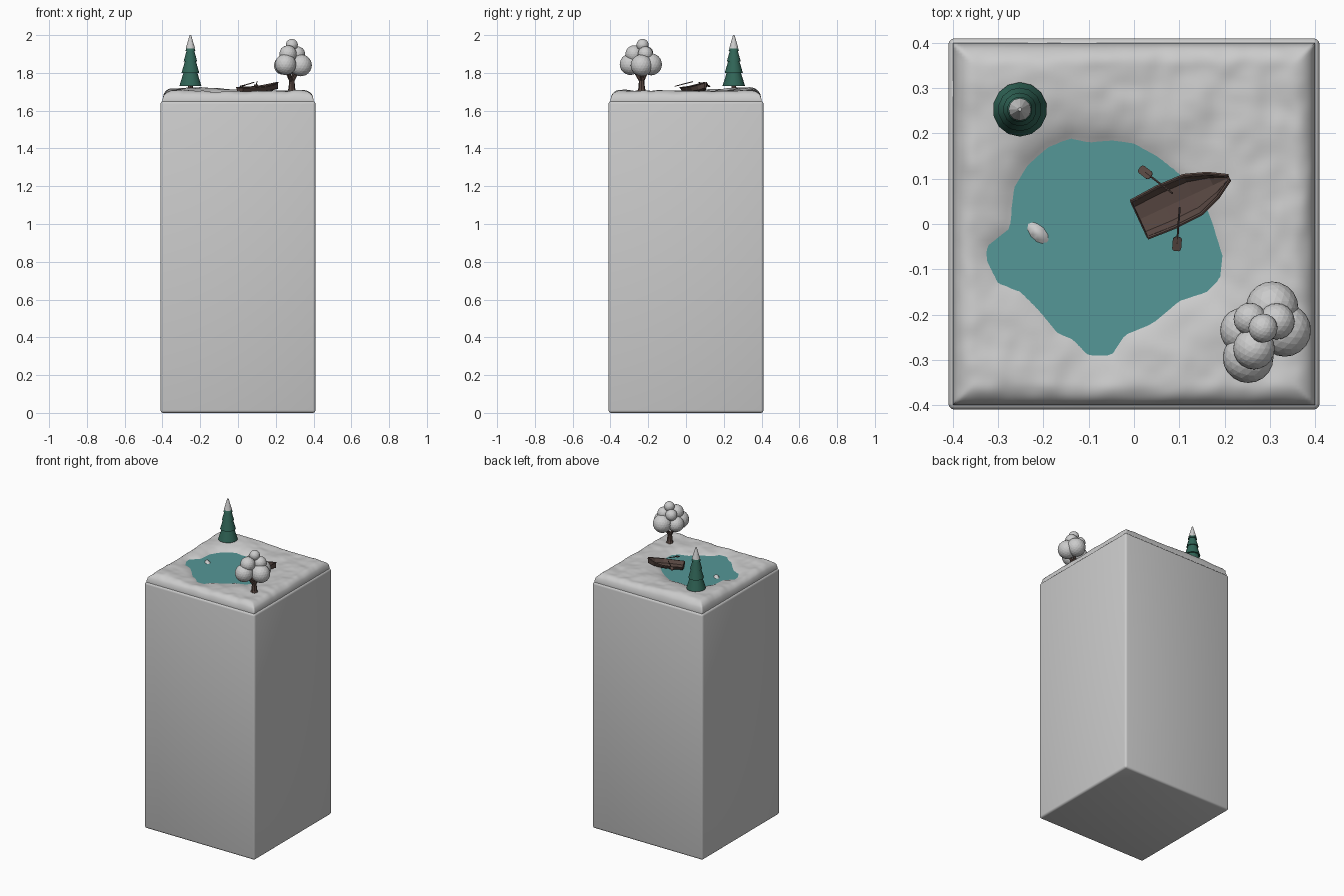
import bpy, bmesh, math
from mathutils import Vector, Matrix, noise

if "Cube" in bpy.data.objects:
    bpy.data.objects.remove(bpy.data.objects["Cube"])


def material(name, rgb):
    m = bpy.data.materials.new(name)
    m.diffuse_color = (*rgb, 1)
    m.use_nodes = True
    m.node_tree.nodes["Principled BSDF"].inputs["Base Color"].default_value = m.diffuse_color
    return m


BROWN = material("brown wood", (0.10, 0.065, 0.055))
GREEN = material("pine green", (0.03, 0.13, 0.095))
TEAL = material("pond teal", (0.09, 0.31, 0.31))


def finish(name, bm, mat=None, smooth=None):
    bmesh.ops.recalc_face_normals(bm, faces=bm.faces)
    me = bpy.data.meshes.new(name)
    bm.to_mesh(me)
    bm.free()
    ob = bpy.data.objects.new(name, me)
    bpy.context.collection.objects.link(ob)
    if mat:
        me.materials.append(mat)
    if smooth:
        bpy.ops.object.select_all(action='DESELECT')
        ob.select_set(True)
        bpy.context.view_layer.objects.active = ob
        bpy.ops.object.shade_smooth_by_angle(angle=math.radians(smooth))
    return ob


def frustum(bm, a, b, r1, r2, sides=8):
    a, b = Vector(a), Vector(b)
    d = b - a
    mat = Matrix.Translation((a + b) / 2) @ d.to_track_quat('Z', 'Y').to_matrix().to_4x4()
    bmesh.ops.create_cone(bm, cap_ends=True, segments=sides, radius1=r1, radius2=r2,
                          depth=d.length, matrix=mat)


# Pedestal
TOP = 1.65
bm = bmesh.new()
bmesh.ops.create_cube(bm, size=1, matrix=Matrix.Translation((0, 0, TOP / 2))
                      @ Matrix.Diagonal((0.82, 0.82, TOP, 1)))
bmesh.ops.bevel(bm, geom=bm.edges[:], offset=0.014, segments=3, profile=0.5, affect='EDGES')
finish("pedestal", bm, smooth=30)

# Pond outline
WATER = 1.688
SHORE = [Vector(p) for p in [
    (-.05, .185), (-.10, .18), (-.14, .19), (-.19, .17), (-.235, .13), (-.265, .08), (-.27, .04),
    (-.275, -.01), (-.325, -.05), (-.325, -.08), (-.30, -.13), (-.25, -.15), (-.21, -.19),
    (-.17, -.24), (-.135, -.255), (-.10, -.29), (-.05, -.29), (-.02, -.245), (.04, -.22),
    (.10, -.17), (.16, -.15), (.19, -.12), (.195, -.07), (.17, .01), (.15, .06), (.10, .11),
    (.05, .15), (0, .178)]]


def shore_distance(p):
    """Distance to the shore, negative over the water."""
    best, inside = 9, False
    for i, a in enumerate(SHORE):
        b = SHORE[i - 1]
        ab = b - a
        t = max(0, min(1, (p - a).dot(ab) / ab.length_squared))
        best = min(best, (p - a - ab * t).length)
        if (a.y > p.y) != (b.y > p.y) and p.x < a.x + ab.x * (p.y - a.y) / ab.y:
            inside = not inside
    return -best if inside else best


def snow_height(x, y):
    d = shore_distance(Vector((x, y)))
    if d < 0:
        u, v = x + .212, y + .02
        along, across = (u - v) * .707, (u + v) * .707
        bump = .034 * math.exp(-(along / .037) ** 2 - (across / .02) ** 2)
        return WATER + max(d * .5, -.018) + bump
    ramp = 1 - math.exp(-d / .04)
    hill = .018 * math.exp(-((x + .2) ** 2 + (y - .27) ** 2) / .05)
    lumps = .007 * noise.noise((x * 11, y * 11, 3)) + .003 * noise.noise((x * 25, y * 25, 7))
    h = WATER + ramp * (.017 + hill + lumps)
    e = min(1, (.4 - max(abs(x), abs(y))) / .05)
    return TOP + .008 + (h - TOP - .008) * math.sqrt(max(0, 1 - (1 - e) ** 2))


# Snow cover with a hollow for the pond
bm = bmesh.new()
N = 84
bmesh.ops.create_grid(bm, x_segments=N, y_segments=N, size=.4)
for v in bm.verts:
    # crowd the grid lines towards the rounded rim
    for k in (0, 1):
        s = v.co[k] / .4
        v.co[k] = .4 * (.6 * s + .4 * math.sin(s * math.pi / 2))
    v.co.z = snow_height(v.co.x, v.co.y)
rim = [e for e in bm.edges if e.is_boundary]
skirt = bmesh.ops.extrude_edge_only(bm, edges=rim)["geom"]
for v in skirt:
    if isinstance(v, bmesh.types.BMVert):
        v.co.z = TOP - .002
finish("snow", bm, smooth=60)

# Pond water
bm = bmesh.new()
bm.faces.new([bm.verts.new((-.07 + (p.x + .07) * 1.04, -.04 + (p.y + .04) * 1.04, WATER))
              for p in reversed(SHORE)])
finish("pond_water", bm, TEAL)

# Pine tree
px, py = -.252, .253
bm = bmesh.new()
frustum(bm, (px, py, 1.70), (px, py, 1.75), .014, .012)
finish("pine_trunk", bm, BROWN)
bm = bmesh.new()
for z0, z1, r0, r1 in [(1.73, 1.825, .060, .030), (1.80, 1.885, .048, .023),
                       (1.86, 1.935, .037, .016), (1.915, 1.96, .028, .010)]:
    frustum(bm, (px, py, z0), (px, py, z1), r0, r1, 14)
finish("pine_branches", bm, GREEN, 35)
bm = bmesh.new()
frustum(bm, (px, py, 1.928), (px, py, 2.0), .025, .004, 12)
finish("pine_snow_tip", bm)

# Snowy round tree
bm = bmesh.new()
base = Vector((.285, -.235, 1.695))
fork = base + Vector((0, 0, .065))
frustum(bm, base, base + Vector((0, 0, .025)), .026, .017)
frustum(bm, base + Vector((0, 0, .02)), fork, .018, .014)
BALLS = [(.305, -.185, 1.845, .058), (.333, -.235, 1.84, .058), (.24, -.235, 1.84, .050),
         (.252, -.295, 1.845, .056), (.256, -.21, 1.905, .036), (.265, -.275, 1.90, .046),
         (.315, -.215, 1.90, .040), (.285, -.23, 1.948, .032)]
for x, y, z, r in BALLS[:4]:
    frustum(bm, fork - Vector((0, 0, .008)), (x, y, z), .011, .005)
finish("round_tree_trunk", bm, BROWN, 40)
bm = bmesh.new()
for x, y, z, r in BALLS:
    bmesh.ops.create_icosphere(bm, subdivisions=3, radius=r, matrix=Matrix.Translation((x, y, z)))
finish("round_tree_crown", bm)

# Rowing boat hull: stations of length, half width, keel height, rim height
PLACE = (Matrix.Translation((.012, .010, 1.698)) @ Matrix.Rotation(math.radians(25), 4, 'Z')
         @ Matrix.Rotation(math.radians(-2), 4, 'Y'))
bm = bmesh.new()
rows = []
for x, w, lo, hi in [(0, .043, 0, .024), (.065, .047, 0, .023), (.13, .045, 0, .026),
                     (.18, .027, .003, .034), (.218, .005, .012, .043)]:
    rows.append([bm.verts.new((x, s * w, z)) for s, z in
                 [(1, hi), (.72, lo + .004), (0, lo), (-.72, lo + .004), (-1, hi)]])
for a, b in zip(rows, rows[1:]):
    for i in range(4):
        bm.faces.new((a[i], a[i + 1], b[i + 1], b[i]))
bm.faces.new(rows[0])
bm.faces.new(rows[-1])
hull = finish("boat_hull", bm, BROWN)
hull.matrix_world = PLACE
mod = hull.modifiers.new("thickness", 'SOLIDIFY')
mod.thickness = .005
mod.offset = 0

# Gunwale strips along the boat rim
bm = bmesh.new()
for s in (1, -1):
    pts = [(0, .045 * s, .024), (.065, .049 * s, .023), (.13, .047 * s, .026),
           (.18, .029 * s, .034), (.22, .005 * s, .043)]
    for a, b in zip(pts, pts[1:]):
        frustum(bm, a, b, .004, .004, 6)
finish("boat_gunwale", bm, BROWN).matrix_world = PLACE

# Oars
for side, blade, grip in [("left", (.025, .114, 1.732), (.085, .068, 1.75)),
                          ("right", (.095, -.044, 1.733), (.101, .037, 1.754))]:
    bm = bmesh.new()
    frustum(bm, blade, grip, .0025, .0025, 6)
    d = (Vector(grip) - Vector(blade)).to_track_quat('X', 'Z').to_matrix().to_4x4()
    bits = bmesh.ops.create_cube(bm, size=1, matrix=Matrix.Translation(blade) @ d
                                 @ Matrix.Diagonal((.032, .02, .004, 1)))["verts"]
    edges = {e for v in bits for e in v.link_edges}
    upright = [e for e in edges if abs((e.verts[0].co - e.verts[1].co).length - .004) < .001]
    bmesh.ops.bevel(bm, geom=upright, offset=.006, segments=2, profile=.5, affect='EDGES')
    finish(side + "_oar", bm, BROWN)
